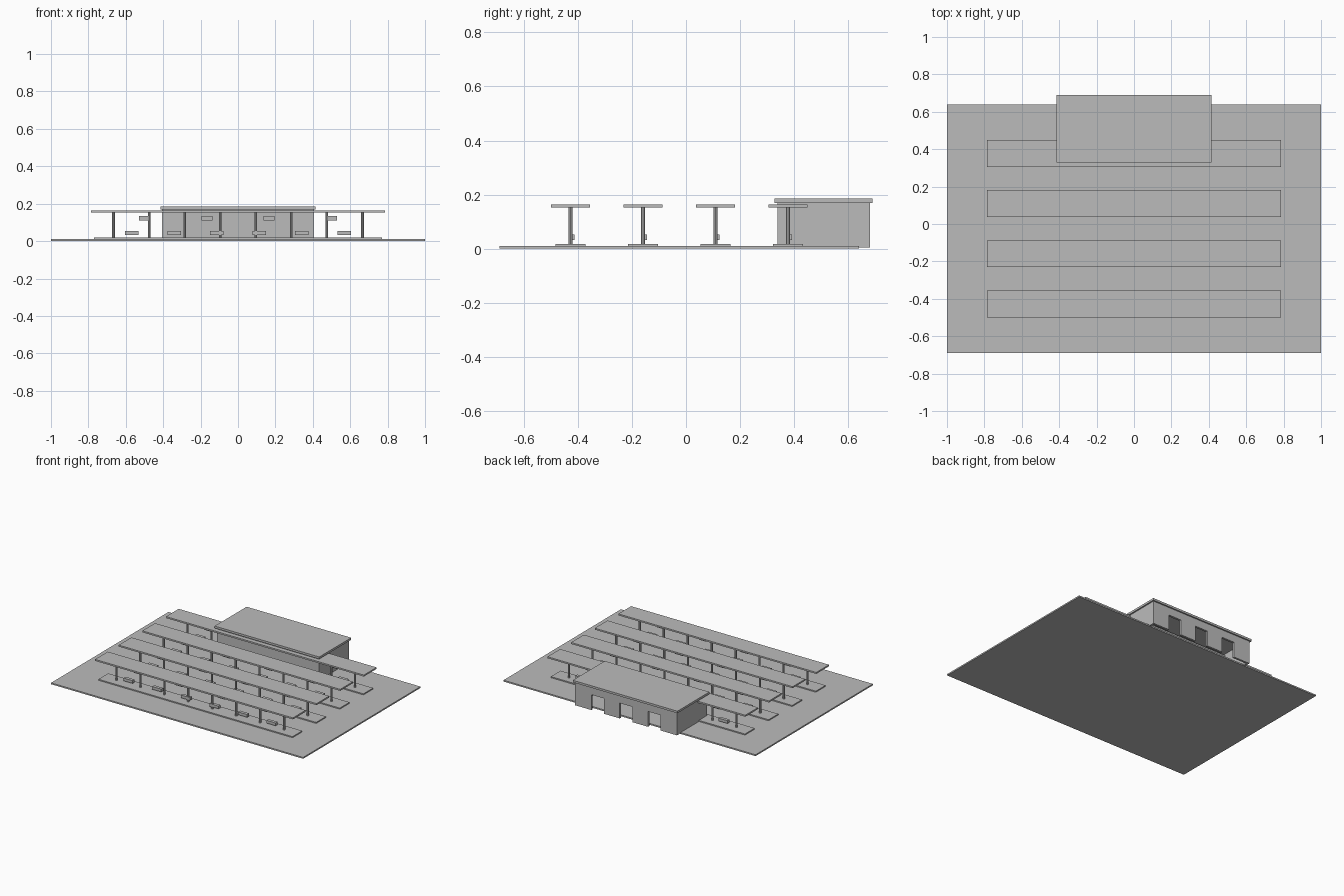
import bpy
import bmesh
from mathutils import Matrix

old = bpy.data.objects.get("Cube")
if old:
    bpy.data.objects.remove(old, do_unlink=True)

GREY = (0.5, 0.5, 0.5, 1.0)
mat = bpy.data.materials.new("plain grey")
mat.use_nodes = True
mat.diffuse_color = GREY
bsdf = next(n for n in mat.node_tree.nodes if n.type == 'BSDF_PRINCIPLED')
bsdf.inputs["Base Color"].default_value = GREY
bsdf.inputs["Roughness"].default_value = 0.8


def finish(bm, name):
    mesh = bpy.data.meshes.new(name)
    bm.to_mesh(mesh)
    bm.free()
    mesh.materials.append(mat)
    obj = bpy.data.objects.new(name, mesh)
    bpy.context.collection.objects.link(obj)
    return obj


def add_box(bm, x, y, z):
    """Add a box spanning the (low, high) pairs x, y and z."""
    centre = [(a + b) / 2 for a, b in (x, y, z)]
    size = [b - a for a, b in (x, y, z)]
    matrix = Matrix.Translation(centre) @ Matrix.Diagonal((*size, 1))
    bmesh.ops.create_cube(bm, size=1, matrix=matrix)


def boxes(name, spans):
    bm = bmesh.new()
    for x, y, z in spans:
        add_box(bm, x, y, z)
    return finish(bm, name)


def around(c, half):
    return (c - half, c + half)


# Paved ground
boxes("ground", [((-1, 1), (-0.69, 0.64), (0, 0.01))])

# Platform rows: island, posts, canopy, benches and hanging signs
ISLAND_TOP, CANOPY_LOW, CANOPY_TOP = 0.018, 0.152, 0.163
post_xs = [(i - 3.5) * 0.19 for i in range(8)]
bench_xs = [(i - 2.5) * 0.227 for i in range(6)]
sign_xs = [(i - 1.5) * 0.333 for i in range(4)]

for row in range(4):
    n = row + 1
    y = -0.427 + row * 0.268
    boxes(f"platform_island_{n}",
          [((-0.77, 0.77), around(y, 0.055), (0.01, ISLAND_TOP))])
    boxes(f"platform_canopy_{n}",
          [((-0.785, 0.785), around(y, 0.072), (CANOPY_LOW, CANOPY_TOP))])

    bm = bmesh.new()
    height = CANOPY_LOW - ISLAND_TOP
    for x in post_xs:
        bmesh.ops.create_cone(
            bm, cap_ends=True, segments=8, radius1=0.0075, radius2=0.0075,
            depth=height,
            matrix=Matrix.Translation((x, y, ISLAND_TOP + height / 2)))
    finish(bm, f"canopy_posts_{n}")

    boxes(f"benches_{n}", [(around(x, 0.036), (y - 0.008, y + 0.015), (0.033, 0.053))
                           for x in bench_xs])
    boxes(f"signs_{n}", [(around(x, 0.029), around(y, 0.003), (0.11, 0.133))
                         for x in sign_xs])

# Station building: hollow walls with three doorways in the back
W, FRONT, BACK, T = 0.405, 0.338, 0.68, 0.015
LOW, HIGH, DOOR_TOP = 0.005, 0.17, 0.115
walls = [((-W, W), (FRONT, FRONT + T), (LOW, HIGH))]
for side in (-1, 1):
    x = sorted((side * W, side * (W - T)))
    walls.append((x, (FRONT + T, BACK - T), (LOW, HIGH)))

# Back wall piers between the doorways, with a lintel over them
edges = [-W]
for door in (-0.225, 0, 0.225):
    edges += around(door, 0.05)
edges.append(W)
for a, b in zip(edges[::2], edges[1::2]):
    walls.append(((a, b), (BACK - T, BACK), (LOW, DOOR_TOP)))
walls.append(((-W, W), (BACK - T, BACK), (DOOR_TOP, HIGH)))
boxes("building_walls", walls)

boxes("building_roof", [((-0.415, 0.415), (0.328, 0.69), (HIGH, 0.185))])
